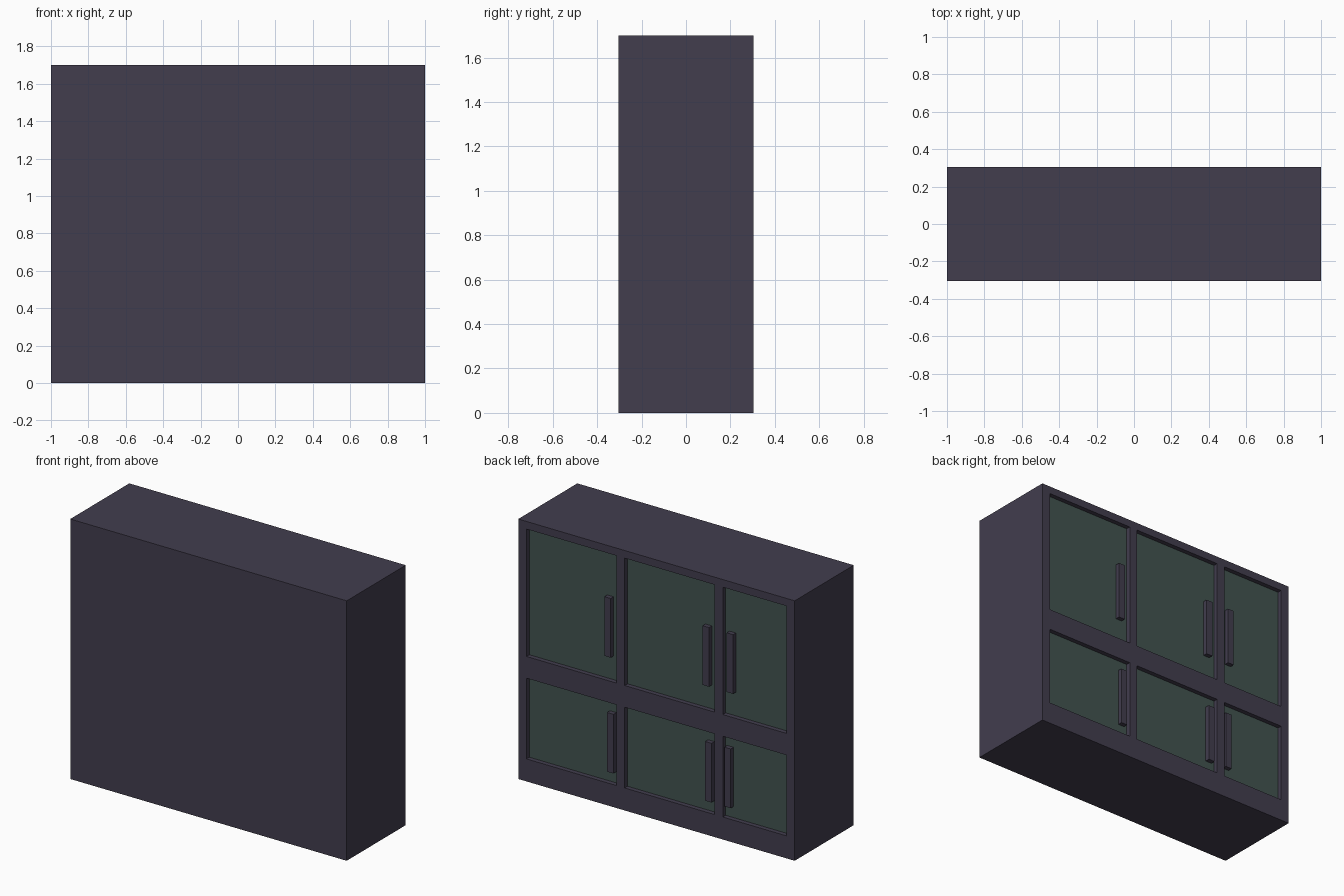
import bpy, bmesh
from mathutils import Vector

if "Cube" in bpy.data.objects:
    bpy.data.objects.remove(bpy.data.objects["Cube"])

W, D, H = 1.0, 0.305, 1.70      # half width, half depth, height
RECESS = 0.03
COLS = [(0.29, 0.94), (-0.42, 0.23), (-0.94, -0.48)]
ROWS = [(0.147, 0.675), (0.817, 1.65)]


def material(name, rgb):
    m = bpy.data.materials.new(name)
    m.diffuse_color = (*rgb, 1)
    m.use_nodes = True
    m.node_tree.nodes["Principled BSDF"].inputs["Base Color"].default_value = m.diffuse_color
    return m


wood = material("dark plum wood", (0.054, 0.047, 0.076))
green = material("dark green panel", (0.054, 0.087, 0.080))


def box(bm, lo, hi):
    vs = bmesh.ops.create_cube(bm, size=1)["verts"]
    lo, hi = Vector(lo), Vector(hi)
    for v in vs:
        v.co = (lo + hi) / 2 + v.co * (hi - lo)


def finish(bm, name, mats):
    me = bpy.data.meshes.new(name)
    bm.to_mesh(me)
    bm.free()
    for m in mats:
        me.materials.append(m)
    ob = bpy.data.objects.new(name, me)
    bpy.context.collection.objects.link(ob)


# Cabinet body: the +y face is cut into a grid, door cells sink inwards
bm = bmesh.new()
box(bm, (-W, -D, 0), (W, D, H))
cuts = [((x, 0, 0), (1, 0, 0)) for c in COLS for x in c]
cuts += [((0, 0, z), (0, 0, 1)) for r in ROWS for z in r]
for co, no in cuts:
    bm.normal_update()
    faces = [f for f in bm.faces if f.normal.y > 0.9]
    edges = {e for f in faces for e in f.edges}
    verts = {v for f in faces for v in f.verts}
    bmesh.ops.bisect_plane(bm, geom=faces + list(edges) + list(verts),
                           plane_co=co, plane_no=no)
bm.normal_update()


def is_door(f):
    c = f.calc_center_median()
    return (f.normal.y > 0.9 and any(a < c.x < b for a, b in COLS)
            and any(a < c.z < b for a, b in ROWS))


doors = [f for f in bm.faces if is_door(f)]
bmesh.ops.inset_individual(bm, faces=doors, thickness=0, depth=-RECESS)
bm.normal_update()
for f in bm.faces:
    f.material_index = int(f.normal.y > 0.9 and f.calc_center_median().y < D - 0.01)
finish(bm, "cabinet_body", [wood, green])

# Handles: (left x of upper handle, left x of lower handle) for each column
HANDLES = [(0.331, 0.312), (-0.380, -0.398), (-0.554, -0.537)]
for i, (upper, lower) in enumerate(HANDLES):
    for row, x, z in (("upper", upper, 0.972), ("lower", lower, 0.22)):
        bm = bmesh.new()
        box(bm, (x, D - RECESS, z), (x + 0.046, D, z + 0.387))
        finish(bm, f"{row}_door_handle_{i + 1}", [wood])
